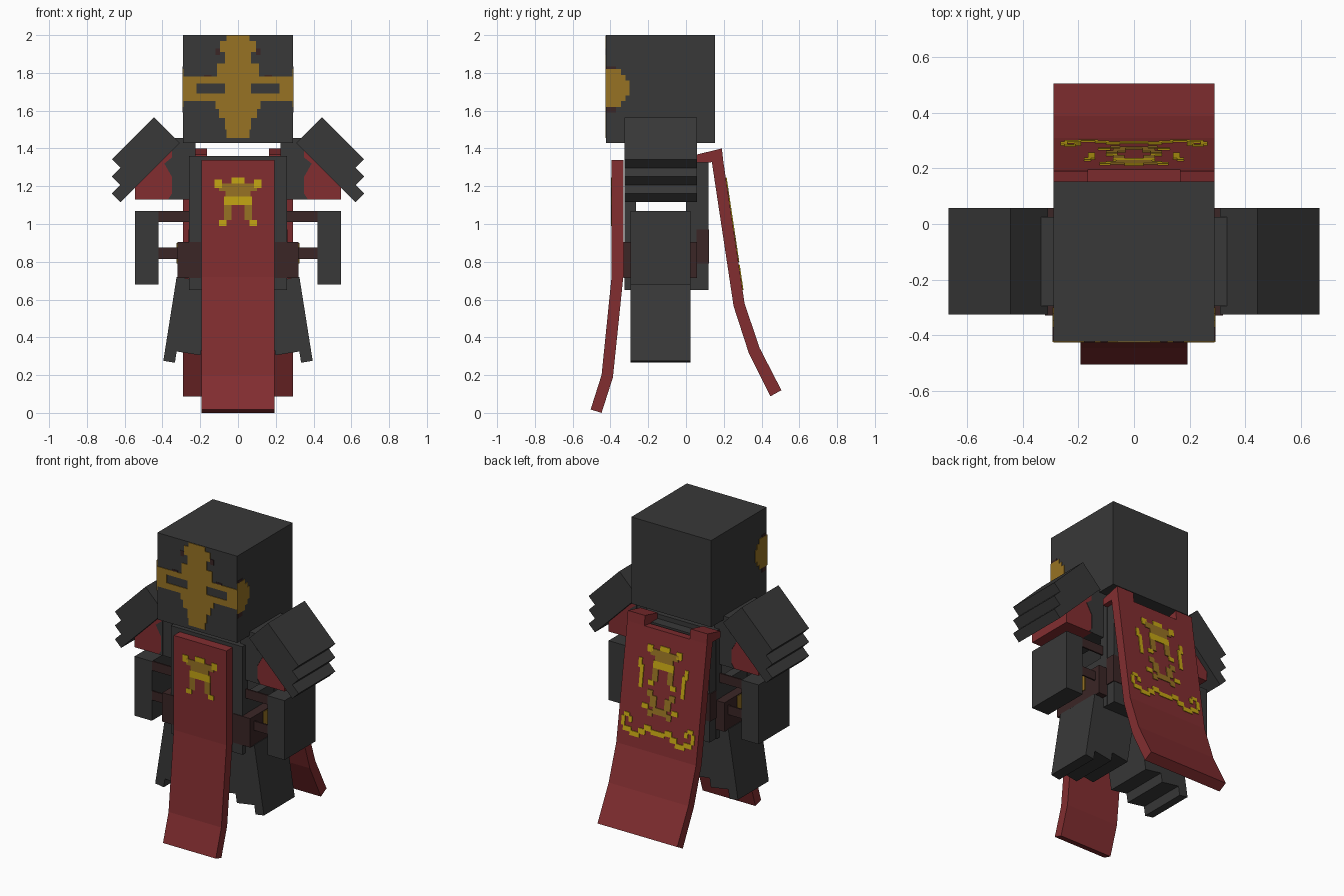
import bpy, bmesh, math

cube = bpy.data.objects.get("Cube")
if cube:
    bpy.data.objects.remove(cube, do_unlink=True)


def material(name, rgb):
    m = bpy.data.materials.new(name)
    m.use_nodes = True
    m.diffuse_color = (*rgb, 1)
    m.node_tree.nodes["Principled BSDF"].inputs["Base Color"].default_value = (*rgb, 1)
    return m


DARK = material("charcoal armour", (0.040, 0.040, 0.040))
RED = material("red cloth", (0.225, 0.027, 0.030))
BROWN = material("dark brown leather", (0.043, 0.019, 0.019))
GOLD = material("old gold", (0.310, 0.170, 0.017))
BRIGHT = material("bright gold", (0.560, 0.380, 0.007))


def finish(name, bm, mat):
    bmesh.ops.recalc_face_normals(bm, faces=bm.faces)
    me = bpy.data.meshes.new(name)
    bm.to_mesh(me)
    bm.free()
    me.materials.append(mat)
    ob = bpy.data.objects.new(name, me)
    bpy.context.collection.objects.link(ob)
    return ob


def add_prism(bm, bottom, top):
    """Closed solid between two matching outlines."""
    a = [bm.verts.new(p) for p in bottom]
    b = [bm.verts.new(p) for p in top]
    n = len(a)
    bm.faces.new(a)
    bm.faces.new(b)
    for i in range(n):
        j = (i + 1) % n
        bm.faces.new((a[i], a[j], b[j], b[i]))


def prism_x(name, yz, x0, x1, mat):
    bm = bmesh.new()
    add_prism(bm, [(x0, y, z) for y, z in yz], [(x1, y, z) for y, z in yz])
    return finish(name, bm, mat)


def prism_y(name, xz, y0, y1, mat):
    bm = bmesh.new()
    add_prism(bm, [(x, y0, z) for x, z in xz], [(x, y1, z) for x, z in xz])
    return finish(name, bm, mat)


def box(name, x0, x1, y0, y1, z0, z1, mat):
    return prism_y(name, [(x0, z0), (x1, z0), (x1, z1), (x0, z1)], y0, y1, mat)


def plates(name, rects, surface, depth, mat, mirror=True):
    """Thin plates (x0, x1, z0, z1) lying on the surface y = surface(z)."""
    bm = bmesh.new()
    for x0, x1, z0, z1 in rects:
        for s in ((1, -1) if mirror and x0 > 0 else (1,)):
            pts = [(s * x0, z0), (s * x1, z0), (s * x1, z1), (s * x0, z1)]
            add_prism(bm, [(x, surface(z), z) for x, z in pts],
                      [(x, surface(z) + depth, z) for x, z in pts])
    return finish(name, bm, mat)


# Helmet with painted cross mask
box("helmet", -0.29, 0.29, -0.423, 0.153, 1.43, 2.0, DARK)
mask = [(-0.06, 0.06, 1.97, 1.998), (-0.095, 0.095, 1.91, 1.97), (-0.07, 0.07, 1.85, 1.91),
        (-0.11, 0.11, 1.78, 1.85), (-0.29, 0.29, 1.745, 1.78), (-0.07, 0.07, 1.69, 1.745),
        (0.22, 0.29, 1.69, 1.745), (-0.29, 0.29, 1.65, 1.69), (-0.12, 0.12, 1.61, 1.65),
        (-0.10, 0.10, 1.56, 1.61), (-0.07, 0.07, 1.50, 1.56), (-0.06, 0.06, 1.455, 1.50)]
plates("mask_front", mask, lambda z: -0.423, -0.004, GOLD)
plates("mask_shadow", [(0.095, 0.12, 1.895, 1.93), (0.14, 0.18, 1.78, 1.79)],
       lambda z: -0.423, -0.003, BROWN)

# Back cape, its notch and shoulder hooks
cape = [(0.197, 1.335), (0.31, 0.58), (0.389, 0.345), (0.505, 0.12),
        (0.447, 0.088), (0.332, 0.318), (0.252, 0.565), (0.137, 1.327)]
prism_x("back_cape", cape, -0.29, 0.29, RED)
hook = [(0.058, 1.325), (0.058, 1.368), (0.19, 1.40), (0.197, 1.335), (0.137, 1.327)]


def cape_y(z):
    return 0.197 + (1.335 - z) * 0.1497


# Front tabard
tabard = [(-0.394, 1.34), (-0.394, 0.72), (-0.447, 0.20), (-0.505, 0.018),
          (-0.447, 0.0), (-0.387, 0.188), (-0.332, 0.72), (-0.332, 1.34)]
prism_x("front_tabard", tabard, -0.192, 0.192, RED)

# Gate emblem shared by both cloths
gate_bright = [(-0.035, 0.035, 1.215, 1.245), (0.085, 0.125, 1.19, 1.235),
               (-0.075, 0.075, 1.10, 1.145), (0.06, 0.10, 0.99, 1.02)]
gate_dark = [(-0.10, 0.10, 1.175, 1.215), (-0.065, 0.065, 1.145, 1.175),
             (0.035, 0.075, 1.02, 1.10)]
plates("tabard_emblem_bright", gate_bright, lambda z: -0.394, -0.004, BRIGHT)
plates("tabard_emblem_dark", gate_dark, lambda z: -0.394, -0.004, GOLD)

# Cape scrollwork: side bars, pillars and curled border
scroll_bright = [(0.14, 0.165, 0.96, 1.10), (0.155, 0.18, 1.08, 1.14), (0.085, 0.13, 0.84, 0.87),
                 (0.21, 0.25, 0.76, 0.785), (0.24, 0.265, 0.70, 0.76), (0.19, 0.25, 0.67, 0.70),
                 (0.13, 0.20, 0.65, 0.68), (0.09, 0.14, 0.675, 0.71), (0.05, 0.10, 0.705, 0.74),
                 (-0.05, 0.05, 0.69, 0.72), (0.19, 0.215, 0.73, 0.765)]
scroll_dark = [(0.03, 0.075, 0.86, 0.93), (0.06, 0.10, 0.92, 0.96),
               (-0.05, 0.05, 0.82, 0.86), (0.05, 0.085, 0.80, 0.84)]
plates("cape_emblem_bright", gate_bright + scroll_bright, cape_y, 0.005, BRIGHT)
plates("cape_emblem_dark", gate_dark + scroll_dark, cape_y, 0.005, GOLD)

# Torso shell
box("chest_plate", -0.26, 0.26, -0.326, -0.266, 0.65, 1.36, DARK)
box("back_plate", -0.26, 0.26, 0.0, 0.058, 0.65, 1.36, DARK)
box("back_pad", -0.255, 0.255, 0.055, 0.12, 0.65, 1.33, DARK)
box("back_belt", -0.262, 0.262, 0.056, 0.123, 0.79, 0.97, BROWN)

# Tilted frames: origin, outward/down direction and inward direction in x, z
R = math.sqrt(0.5)
T = math.radians(9)


def slab(origin, down, inward, d0, d1, n0, n1, s):
    return [(s * (origin[0] + down[0] * d + inward[0] * n),
             origin[1] + down[1] * d + inward[1] * n)
            for d, n in ((d0, n0), (d1, n0), (d1, n1), (d0, n1))]


for side, s in (("left", 1), ("right", -1)):
    def sbox(name, x0, x1, *rest):
        return box(f"{side}_{name}", *sorted((s * x0, s * x1)), *rest)

    # Mask wrapping around the helmet side
    for i, (y1, z0, z1) in enumerate(((-0.345, 1.62, 1.65), (-0.32, 1.65, 1.68),
                                      (-0.30, 1.68, 1.76), (-0.32, 1.76, 1.79),
                                      (-0.345, 1.79, 1.82))):
        sbox(f"mask_side_{i + 1}", 0.289, 0.294, -0.425, y1, z0, z1, GOLD)
    sbox("mask_side_shadow_top", 0.289, 0.293, -0.42, -0.37, 1.82, 1.835, BROWN)
    sbox("mask_side_shadow_bottom", 0.289, 0.293, -0.42, -0.37, 1.59, 1.62, BROWN)

    prism_x(f"{side}_cape_hook", hook, s * 0.165, s * 0.29, RED)
    sbox("torso_side", 0.20, 0.258, -0.27, 0.005, 0.65, 1.0, DARK)

    # Upper arm with red sleeve
    sbox("upper_arm", 0.225, 0.35, -0.295, 0.025, 1.13, 1.455, DARK)
    sleeve = [(s * x, z) for x, z in ((0.35, 1.13), (0.545, 1.13), (0.545, 1.45), (0.35, 1.45))]
    prism_y(f"{side}_sleeve", sleeve, -0.295, 0.025, RED)
    corner = [(s * x, z) for x, z in ((0.34, 1.13), (0.37, 1.13), (0.35, 1.16),
                                      (0.35, 1.25), (0.39, 1.32), (0.34, 1.36))]
    prism_y(f"{side}_sleeve_trim", corner, -0.298, 0.028, DARK)

    # Three stepped shoulder plates
    for i in range(3):
        pts = slab((0.445, 1.565), (R, -R), (-R, -R), 0, 0.315 + 0.064 * i,
                   0.064 * i, 0.064 * (i + 1), s)
        prism_y(f"{side}_shoulder_plate_{i + 1}", pts, -0.325, 0.057, DARK)

    # Forearm guard with two strap loops
    sbox("forearm_guard", 0.42, 0.545, -0.295, 0.025, 0.68, 1.07, DARK)
    for i, (z0, z1) in enumerate(((0.815, 0.875), (1.01, 1.07))):
        sbox(f"arm_strap_front_{i + 1}", 0.225, 0.425, -0.293, -0.283, z0, z1, BROWN)
        sbox(f"arm_strap_back_{i + 1}", 0.225, 0.425, 0.013, 0.023, z0, z1, BROWN)

    # Hip pouch with gold badge
    sbox("hip_pouch", 0.195, 0.32, -0.33, 0.058, 0.715, 0.905, BROWN)
    sbox("hip_badge", 0.319, 0.325, -0.20, -0.07, 0.79, 0.90, GOLD)

    # Flared leg guard, stepped shorter toward the inside
    for i, (n0, n1, length) in enumerate(((0, 0.062, 0.45), (0.062, 0.19, 0.39),
                                          (0.19, 0.31, 0.33))):
        pts = slab((0.325, 0.72), (math.sin(T), -math.cos(T)), (-math.cos(T), -math.sin(T)),
                   0, length, n0, n1, s)
        prism_y(f"{side}_leg_guard_{i + 1}", pts, -0.295, 0.025, DARK)
